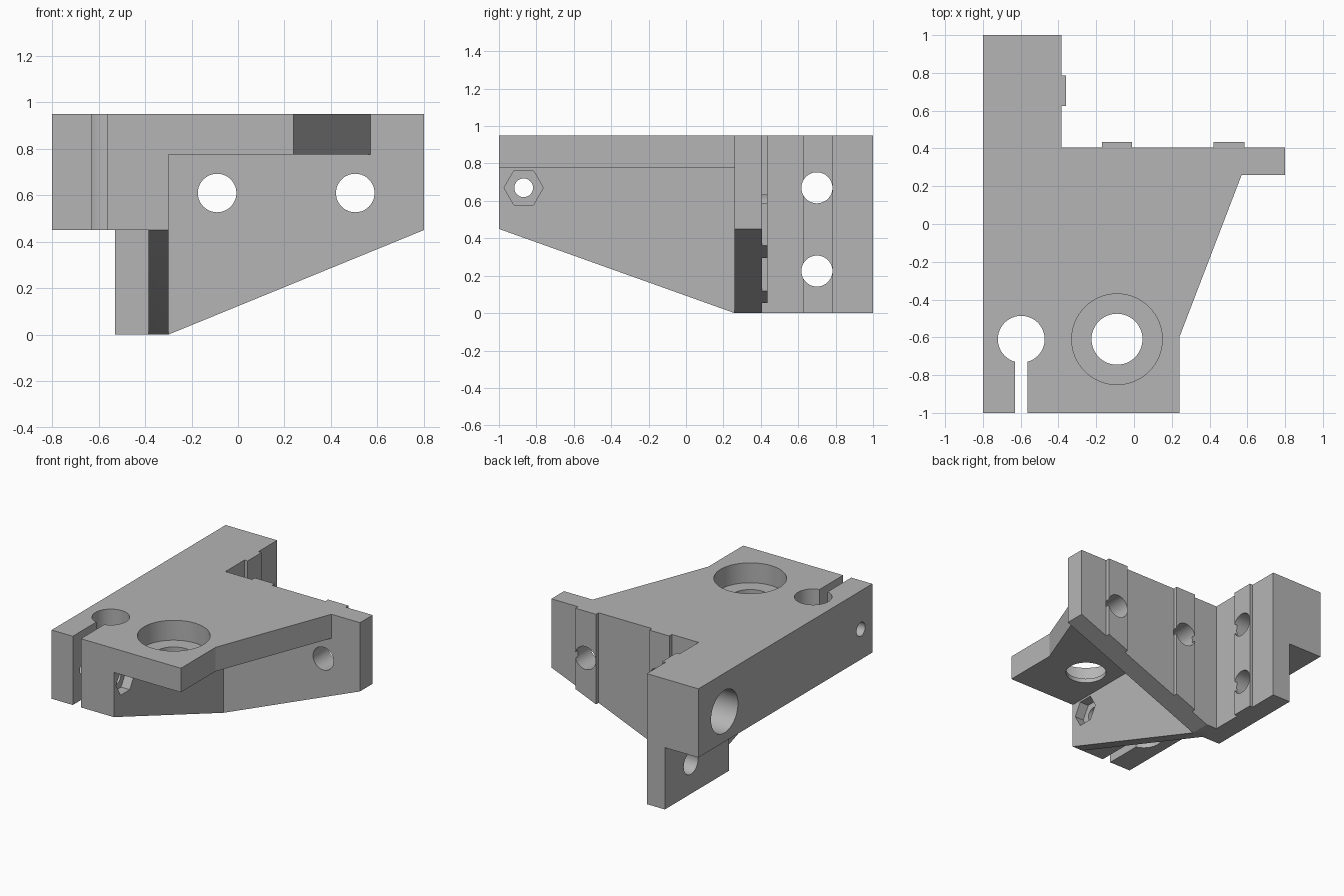
import bpy, bmesh, math

default = bpy.data.objects.get("Cube")
if default:
    bpy.data.objects.remove(default, do_unlink=True)

grey = bpy.data.materials.new("plain_grey")
grey.use_nodes = True
colour = (0.46, 0.46, 0.46, 1)
grey.diffuse_color = colour
grey.node_tree.nodes["Principled BSDF"].inputs["Base Color"].default_value = colour


def prism(name, axis, outline, low, high):
    """Extrude a 2D outline along an axis; the outline uses the other two axes in order."""
    place = {"x": lambda a, b, d: (d, a, b),
             "y": lambda a, b, d: (a, d, b),
             "z": lambda a, b, d: (a, b, d)}[axis]
    bm = bmesh.new()
    ends = [[bm.verts.new(place(a, b, d)) for a, b in outline] for d in (low, high)]
    for end in ends:
        bm.faces.new(end)
    n = len(outline)
    for i in range(n):
        j = (i + 1) % n
        bm.faces.new((ends[0][i], ends[0][j], ends[1][j], ends[1][i]))
    bmesh.ops.recalc_face_normals(bm, faces=bm.faces)
    mesh = bpy.data.meshes.new(name)
    bm.to_mesh(mesh)
    bm.free()
    mesh.materials.append(grey)
    obj = bpy.data.objects.new(name, mesh)
    bpy.context.collection.objects.link(obj)
    return obj


def rect(a0, a1, b0, b1):
    return [(a0, b0), (a1, b0), (a1, b1), (a0, b1)]


def circle(a, b, r, sides=48):
    return [(a + r * math.cos(math.tau * i / sides),
             b + r * math.sin(math.tau * i / sides)) for i in range(sides)]


def combine(body, other, operation):
    bpy.context.view_layer.objects.active = body
    mod = body.modifiers.new(other.name, "BOOLEAN")
    mod.operation, mod.solver, mod.object = operation, "EXACT", other
    bpy.ops.object.modifier_apply(modifier=mod.name)
    bpy.data.objects.remove(other, do_unlink=True)


TOP, PLATE, STEP = 0.95, 0.775, 0.45


def wall_bottom(x):
    return STEP * (x + 0.3) / 1.1


# Long clamp block, the body that everything joins
body = prism("bracket_body", "z", rect(-0.8, -0.385, -1, 1), STEP, TOP)

# Walls, plate and ribs
solids = [
    prism("side_wall", "x", rect(0.26, 1, 0, TOP), -0.53, -0.385),
    prism("back_wall", "y", [(-0.45, 0), (-0.3, 0), (0.8, STEP), (0.8, TOP), (-0.45, TOP)],
          0.26, 0.405),
    prism("sloped_rib", "x", [(-1, STEP), (0.26, 0), (0.33, 0), (0.33, TOP), (-1, TOP)],
          -0.385, -0.3),
    prism("top_plate", "z", [(-0.5, -1), (0.24, -1), (0.24, -0.6), (0.57, 0.26),
                             (0.57, 0.33), (-0.5, 0.33)], PLATE, TOP),
    prism("side_key", "x", rect(0.625, 0.785, 0, TOP), -0.45, -0.36),
]
for x0, x1 in ((-0.17, -0.01), (0.42, 0.585)):
    solids.append(prism("back_key", "y", [(x0, wall_bottom(x0)), (x1, wall_bottom(x1)),
                                          (x1, TOP), (x0, TOP)], 0.35, 0.435))
for part in solids:
    combine(body, part, "UNION")

# Holes, clamp slot, counterbores and nut pocket
cutters = [
    prism("rod_hole", "z", circle(-0.597, -0.61, 0.124), 0.3, 1.1),
    prism("clamp_slot", "z", rect(-0.63, -0.565, -1.1, -0.65), 0.3, 1.1),
    prism("bearing_hole", "z", circle(-0.09, -0.61, 0.135), 0.6, 1.1),
    prism("bearing_seat", "z", circle(-0.09, -0.61, 0.24, 64), 0.805, 1.1),
    prism("clamp_screw_hole", "x", circle(-0.868, 0.67, 0.05, 32), -0.9, -0.2),
    prism("nut_pocket", "x", circle(-0.868, 0.67, 0.105, 6), -0.37, -0.2),
    prism("screw_head_bore", "x", circle(0.7, 0.67, 0.155), -0.9, -0.53),
]
for z in (0.225, 0.67):
    cutters.append(prism("side_screw_hole", "x", circle(0.7, z, 0.083), -0.9, -0.2))
for x in (-0.09, 0.505):
    cutters.append(prism("back_screw_hole", "y", circle(x, 0.61, 0.083), 0.1, 0.6))
for part in cutters:
    combine(body, part, "DIFFERENCE")

# Smooth bores with crisp machined edges
bpy.ops.object.select_all(action="DESELECT")
body.select_set(True)
bpy.context.view_layer.objects.active = body
bpy.ops.object.shade_smooth_by_angle(angle=math.radians(20))
